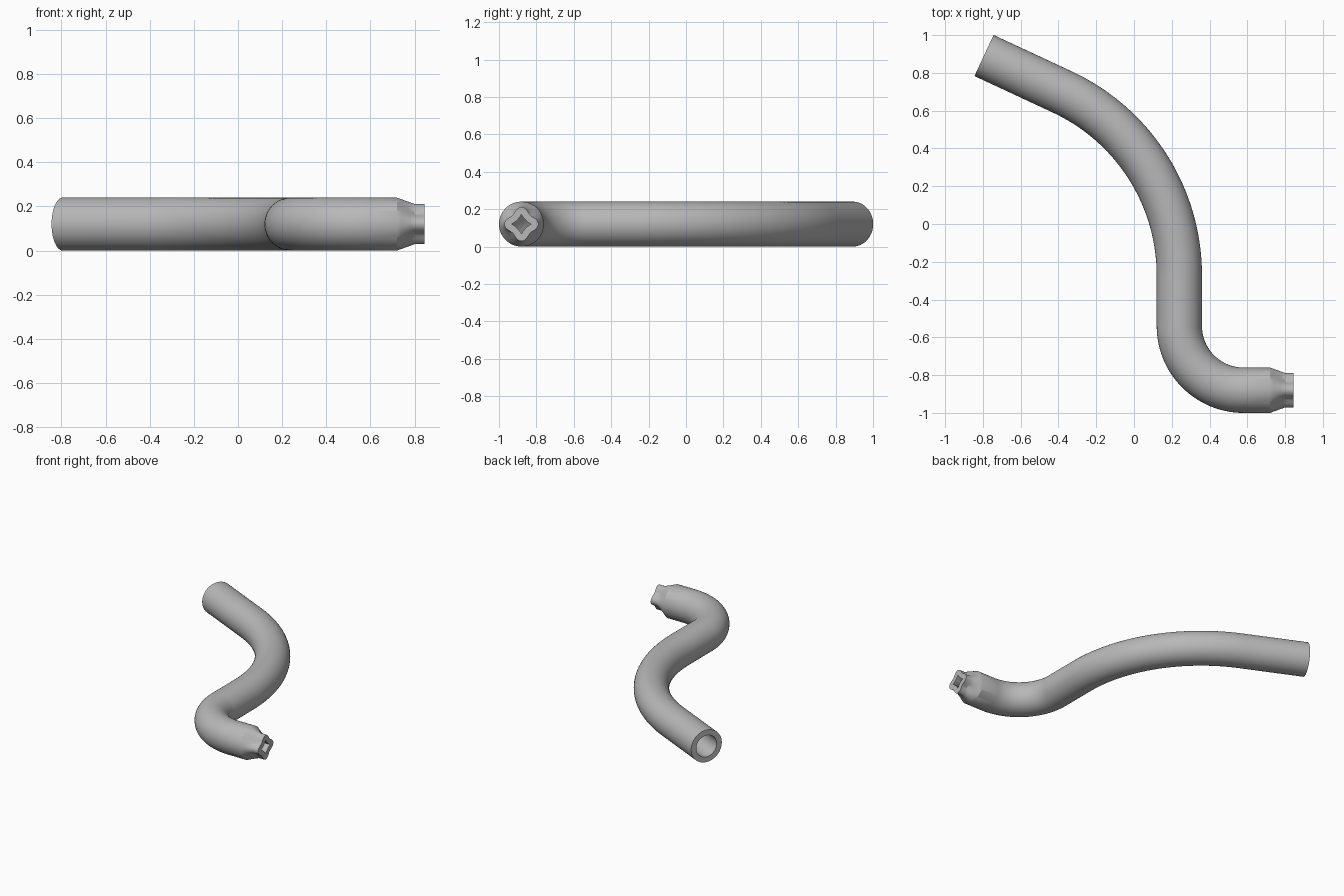
import bpy, bmesh
from math import sin, cos, tan, pi, radians
from mathutils import Vector

cube = bpy.data.objects.get("Cube")
if cube:
    bpy.data.objects.remove(cube)

SIDES = 64
OUTER, BORE = 0.12, 0.08

steel = bpy.data.materials.new("plain grey metal")
steel.use_nodes = True
grey = (0.48, 0.48, 0.48, 1)
steel.diffuse_color = grey
steel.node_tree.nodes["Principled BSDF"].inputs["Base Color"].default_value = grey


def lobed(a):
    """Outer outline of the formed tip: four rounded lobes."""
    return 0.079 + 0.012 * cos(4 * a)


def star(a):
    """Opening of the formed tip: square with hollow sides."""
    p = 0.8
    return 0.053 / (abs(cos(a)) ** p + abs(sin(a)) ** p) ** (1 / p)


# Centre line stations: x, y, heading, amount of tip forming
stations = [(0.845, -0.88, pi, 1), (0.80, -0.88, pi, 1)]
for i in range(1, 5):
    stations.append((0.80 - 0.02 * i, -0.88, pi, 1 - i / 4))


def bend(cx, cy, radius, start, end, steps, turn):
    """Arc of the centre line; turn is +1 for left and -1 for right."""
    for i in range(steps + 1):
        a = start + (end - start) * i / steps
        stations.append((cx + radius * cos(a), cy + radius * sin(a), a + turn * pi / 2, 0))


# Tight bend, then the long sweep, then the straight open end
bend(0.58, -0.54, 0.34, 1.5 * pi, pi, 28, -1)
sweep, radius = radians(65), 1.07
start_y = 0.41 - radius * tan(sweep / 2)
bend(0.24 - radius, start_y, radius, 0, sweep, 36, 1)
stations.append((-0.794, 0.892, pi / 2 + sweep, 0))

bm = bmesh.new()


def ring(station, full, formed):
    x, y, heading, amount = station
    side = Vector((sin(heading), -cos(heading), 0))
    up = Vector((0, 0, 1))
    centre = Vector((x, y, OUTER))
    verts = []
    for k in range(SIDES):
        a = 2 * pi * k / SIDES
        r = full + (formed(a) - full) * amount
        verts.append(bm.verts.new(centre + (side * cos(a) + up * sin(a)) * r))
    return verts


# Outside skin one way, bore back the other way, joined at both rims
rings = [ring(s, OUTER, lobed) for s in stations]
rings += [ring(s, BORE, star) for s in reversed(stations)]
for n, first in enumerate(rings):
    second = rings[(n + 1) % len(rings)]
    for k in range(SIDES):
        j = (k + 1) % SIDES
        bm.faces.new((first[k], first[j], second[j], second[k]))
bmesh.ops.recalc_face_normals(bm, faces=bm.faces)

mesh = bpy.data.meshes.new("bent_tube")
bm.to_mesh(mesh)
bm.free()
mesh.materials.append(steel)
tube = bpy.data.objects.new("bent_tube", mesh)
bpy.context.collection.objects.link(tube)
bpy.context.view_layer.objects.active = tube
tube.select_set(True)
bpy.ops.object.shade_smooth_by_angle(angle=radians(30))
